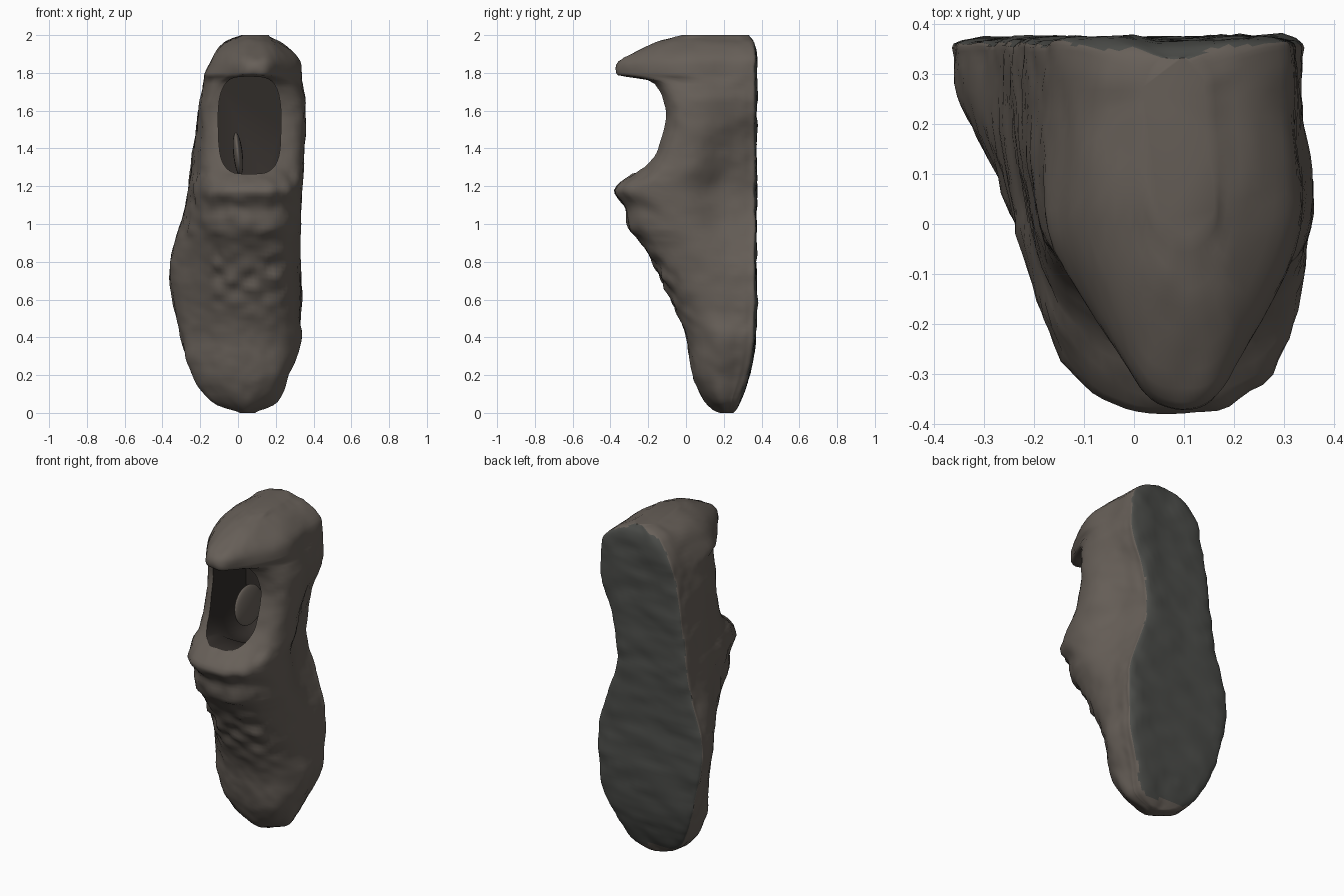
import bpy, bmesh, math
from mathutils import Vector, noise

if "Cube" in bpy.data.objects:
    bpy.data.objects.remove(bpy.data.objects["Cube"])

# Sparse outline curves along the height, as (z, value)
FRONT = [(0, .18), (.05, .105), (.2, .035), (.4, 0), (.6, -.08), (.94, -.27), (.96, -.3), (1.1, -.325), (1.17, -.385),
         (1.3, -.23), (1.4, -.165), (1.58, -.12), (1.76, -.19), (1.79, -.37), (1.835, -.37), (1.95, -.19), (2, -.02)]
SOLE_LEFT = [(0, .02), (.04, -.11), (.2, -.235), (.4, -.3), (.75, -.36), (1.1, -.28), (1.75, -.18), (1.87, -.135),
             (1.95, -.085), (2, .02)]
SOLE_RIGHT = [(0, .08), (.05, .19), (.2, .26), (.43, .33), (.7, .335), (1.18, .215), (1.4, .245), (1.68, .325),
              (1.86, .315), (1.95, .235), (2, .14)]
SHOULDER = [(0, .02), (.2, .17), (1, .2), (1.58, .243), (1.76, .185), (1.79, .11), (1.9, .11), (2, .05)]
N = 72


def material(name, c):
    m = bpy.data.materials.new(name)
    m.diffuse_color = (*c, 1)
    m.use_nodes = True
    m.node_tree.nodes["Principled BSDF"].inputs["Base Color"].default_value = m.diffuse_color
    return m


MATS = [material("worn_leather", (.135, .115, .098)),
        material("dark_sole", (.07, .072, .066)),
        material("dark_lining", (.03, .025, .022))]


def at(curve, z):
    # Smooth monotone interpolation
    i = 0
    while i < len(curve) - 2 and z > curve[i + 1][0]:
        i += 1

    def slope(j):
        j = max(0, min(j, len(curve) - 2))
        return (curve[j + 1][1] - curve[j][1]) / (curve[j + 1][0] - curve[j][0])

    def tangent(j):
        a, b = slope(j - 1), slope(j)
        return 2 * a * b / (a + b) if a * b > 0 else 0
    (z0, a), (z1, b) = curve[i], curve[i + 1]
    h = z1 - z0
    t = (z - z0) / h
    ta = tangent(i) if i else slope(0)
    tb = tangent(i + 1) if i + 2 < len(curve) else slope(i)
    return (a * (1 + 2*t) * (1 - t)**2 + b * t*t * (3 - 2*t)
            + h * (ta * t * (1 - t)**2 - tb * t*t * (1 - t)))


def spline(pts, t):
    n = len(pts)
    i = int(t * n) % n
    u = t * n - int(t * n)
    a, b, c, d = (Vector(pts[(i + k) % n]) for k in (-1, 0, 1, 2))
    return b + .5 * u * (c - a + u * (2*a - 5*b + 4*c - d + u * (3*b - a - 3*c + d)))


def section(z):
    # Flat sole at the back, bulging walls, narrow rounded front
    yf = at(FRONT, z)
    yb = .37 - .12 * max(0, 1 - z / .6) ** 3 - .04 * max(0, z * 10 - 19) ** 2
    left, right = at(SOLE_LEFT, z), at(SOLE_RIGHT, z)
    mid_left = max(left, -.285 + .05 * z)
    bulge = max(0, min(1, (z - .4) * 8, (1.78 - z) * 8))
    mid_right = bulge * (.30 + .035 * z) + (1 - bulge) * (right + .01)
    c, w, d = .04 + .03 * z, at(SHOULDER, z), yb - yf
    k = min(.02, d * .1)

    def side(edge, mid, s, e):
        return [(edge - s * 1.5 * k, yb), (edge, yb - 2 * k), (e * edge + (1 - e) * mid, yb - .27 * d),
                (mid, yb - .55 * d), (c + s * (w + .012), yf + .15 * d), (c + s * .55 * w, yf + .025 * d)]
    pts = ([((left + right) / 2, yb)] + side(right, mid_right, 1, .7)
           + [(c, yf)] + side(left, mid_left, -1, .85)[::-1])
    return [Vector((*spline(pts, i / N), z)) for i in range(N)]


def loft(name, rings):
    bm = bmesh.new()
    vs = [[bm.verts.new(p) for p in ring] for ring in rings]
    n = len(vs[0])
    for a, b in zip(vs, vs[1:]):
        for i in range(n):
            bm.faces.new((a[i], a[(i + 1) % n], b[(i + 1) % n], b[i]))
    bm.faces.new(vs[0][::-1])
    bm.faces.new(vs[-1])
    bmesh.ops.recalc_face_normals(bm, faces=bm.faces)
    me = bpy.data.meshes.new(name)
    ob = bpy.data.objects.new(name, me)
    bpy.context.collection.objects.link(ob)
    for m in MATS:
        me.materials.append(m)
    return ob, bm


# Shoe body, lofted from toe to heel
levels = {round(i * .02, 3) for i in range(101)} | {.01, 1.79, 1.97, 1.99}
shoe, bm = loft("shoe_body", [section(z) for z in sorted(levels)])
inner = [v for v in bm.verts if .001 < v.co.z < 1.999]
for _ in range(2):
    bmesh.ops.smooth_vert(bm, verts=inner, factor=.4, use_axis_x=True, use_axis_y=True, use_axis_z=True)
bm.normal_update()

# Worn surface, with faint crossed laces over the instep and a lumpy tongue
for v, nrm in [(v, v.normal.copy()) for v in inner]:
    p = v.co.copy()
    h = .006 * noise.noise(p * 9) + .004 * noise.noise(p * 22)
    if nrm.y > .7:
        h += .008 * noise.noise(p * 12)
    elif .5 < p.z < .93 and -.12 < p.x < .27 and nrm.y < -.4:
        fade = math.sin(math.pi * (p.z - .5) / .43)
        cross = math.cos(p.z * 45 + 30 * p.x) + math.cos(p.z * 45 - 30 * (p.x - .16))
        h += fade * (.005 * cross + .014 * noise.noise(p * 17))
    elif .95 <= p.z < 1.28 and nrm.y < -.2:
        h += .012 * noise.noise(p * 13)
    v.co += nrm * h
bm.normal_update()
for f in bm.faces:
    f.smooth = True
    f.material_index = 1 if f.normal.y > .65 and f.calc_center_median().y > .28 else 0
bm.to_mesh(shoe.data)
bm.free()


# Foot opening: rounded-rectangle cutter, wider inside than at the rim
def squircle(y, grow):
    ring = []
    for i in range(40):
        c, s = math.cos(math.tau * i / 40), math.sin(math.tau * i / 40)
        ring.append((.062 + (.165 + grow * .2) * math.copysign(abs(c) ** .6, c), y,
                     1.52 - grow * .4 + (.265 + grow) * math.copysign(abs(s) ** .6, s)))
    return ring


cutter, bm = loft("opening_cutter", [squircle(y, g) for y, g in
                                     [(-.6, -.02), (-.12, 0), (0, .05), (.15, .07), (.23, .02)]])
for f in bm.faces:
    f.smooth = True
    f.material_index = 2
bm.to_mesh(cutter.data)
bm.free()
cutter.hide_render = True
mod = shoe.modifiers.new("opening", 'BOOLEAN')
mod.object = cutter
mod.operation = 'DIFFERENCE'
mod.solver = 'EXACT'
bpy.context.view_layer.objects.active = shoe
shoe.select_set(True)
bpy.ops.object.modifier_apply(modifier=mod.name)
bpy.data.objects.remove(cutter)
bpy.ops.object.shade_smooth_by_angle(angle=math.radians(60))

# Loose fold of lining inside the opening
bpy.ops.mesh.primitive_uv_sphere_add(segments=24, ring_count=16, radius=1, location=(0, .10, 1.37))
fold = bpy.context.object
fold.name = "lining_fold"
fold.scale = (.025, .13, .115)
fold.rotation_euler = (0, math.radians(-6), 0)
fold.data.materials.append(MATS[0])
bpy.ops.object.shade_smooth()
